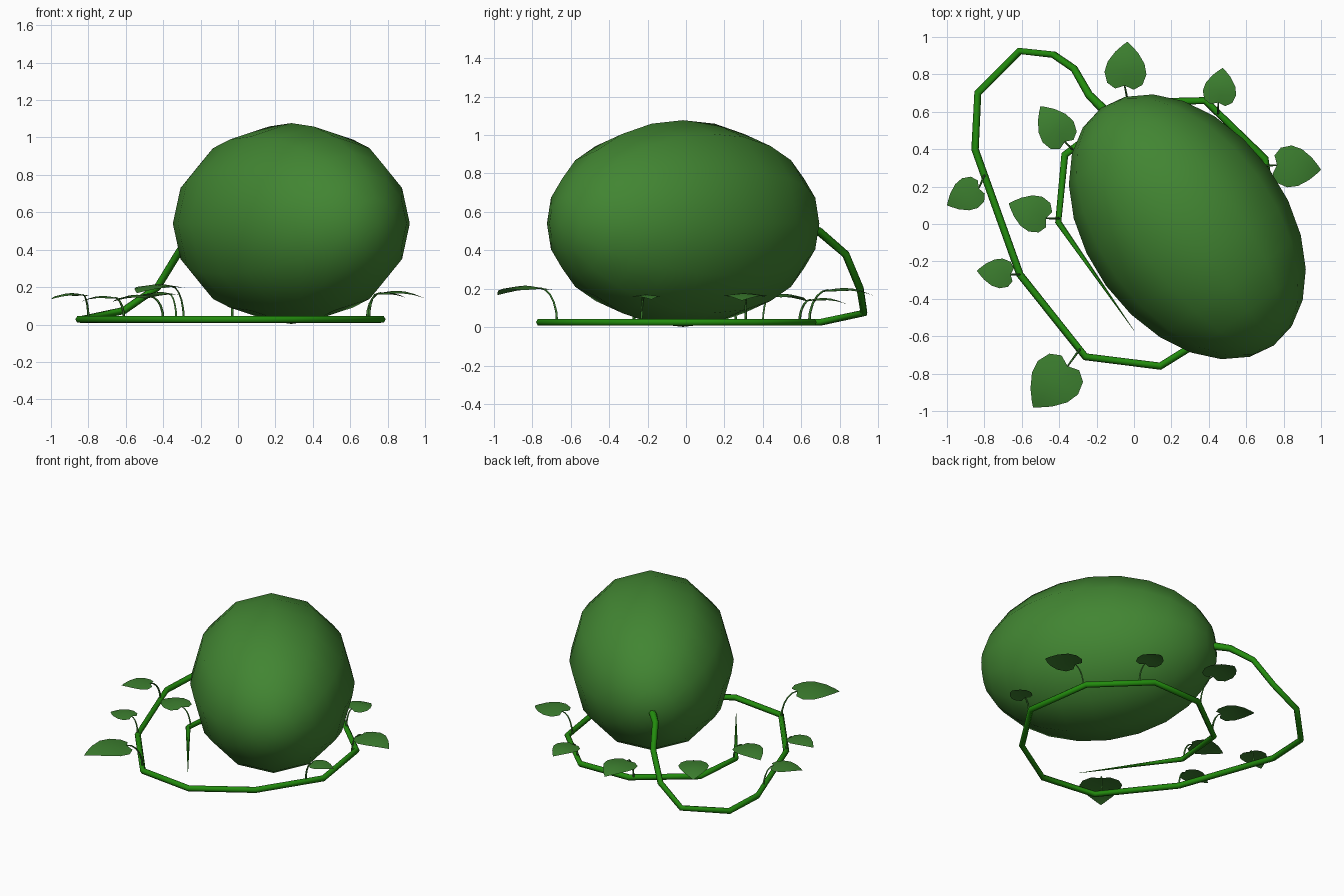
import bpy, bmesh, math
from mathutils import Vector, Matrix

if "Cube" in bpy.data.objects:
    bpy.data.objects.remove(bpy.data.objects["Cube"])


def material(name, rgb):
    m = bpy.data.materials.new(name)
    m.use_nodes = True
    m.diffuse_color = (*rgb, 1)
    bsdf = next(n for n in m.node_tree.nodes if n.type == 'BSDF_PRINCIPLED')
    bsdf.inputs["Base Color"].default_value = (*rgb, 1)
    return m


RIND = material("rind_green", (0.054, 0.235, 0.032))
VINE = material("vine_green", (0.016, 0.26, 0.004))
LEAF = material("leaf_green", (0.045, 0.21, 0.028))


def add_object(name, data, mat):
    ob = bpy.data.objects.new(name, data)
    bpy.context.collection.objects.link(ob)
    data.materials.append(mat)
    return ob


def mesh_object(name, bm, mat):
    me = bpy.data.meshes.new(name)
    for f in bm.faces:
        f.smooth = True
    bm.to_mesh(me)
    bm.free()
    return add_object(name, me, mat)


def tube(name, points, radii, depth, sides_res, mat):
    cu = bpy.data.curves.new(name, 'CURVE')
    cu.dimensions = '3D'
    cu.bevel_depth = depth
    cu.bevel_resolution = sides_res
    cu.use_fill_caps = True
    sp = cu.splines.new('POLY')
    sp.points.add(len(points) - 1)
    for p, co, r in zip(sp.points, points, radii):
        p.co = (*co, 1)
        p.radius = r
    sp.use_smooth = True
    return add_object(name, cu, mat)


# Melon: a coarse smooth ellipsoid lying on its side, pole towards the stem
bm = bmesh.new()
bmesh.ops.create_uvsphere(bm, u_segments=12, v_segments=12, radius=1)
shape = (Matrix.Translation((0.285, -0.015, 0.54))
         @ Matrix.Rotation(math.radians(-54), 4, 'Z')
         @ Matrix.Diagonal((0.785, 0.537, 0.537, 1))
         @ Matrix.Rotation(math.radians(90), 4, 'Y'))
bmesh.ops.transform(bm, matrix=shape, verts=bm.verts)
mesh_object("melon", bm, RIND)

# Vine: leaves the melon, drops to the ground and circles it
G = 0.027
drop = [(-0.14, 0.59, 0.53), (-0.24, 0.69, 0.5), (-0.32, 0.83, 0.38),
        (-0.43, 0.905, 0.2), (-0.61, 0.925, 0.075)]
ground = [(-0.835, 0.7), (-0.85, 0.4), (-0.61, -0.27), (-0.26, -0.71),
          (0.14, -0.76), (0.51, -0.53), (0.77, -0.13), (0.7, 0.35),
          (0.38, 0.66), (0.0, 0.65), (-0.37, 0.37), (-0.405, 0.01), (0, -0.57)]
path = drop + [(x, y, G) for x, y in ground]
radii = [1.3, 1.1] + [1] * (len(path) - 4) + [0.85, 0.04]
tube("vine", path, radii, 0.02, 1, VINE)


# Leaf blade rows: midrib position, edge position, half width
ROWS = [(0, 0, 0.0), (0.1, -0.08, 0.22), (0.2, 0.04, 0.42), (0.35, 0.28, 0.5),
        (0.55, 0.52, 0.44), (0.75, 0.76, 0.27), (0.9, 0.92, 0.1), (1, 1, 0)]


def leaf(index, root, base, tip, width, z):
    root, base, tip = Vector(root), Vector(base), Vector(tip)
    along = tip - base
    length = along.length
    along.normalize()
    side = Vector((-along.y, along.x))

    # Blade: two halves sharing a midrib, arched and gently folded
    bm = bmesh.new()

    def vert(u, v):
        p = base + along * (u * length) + side * (v * width)
        arch = 0.1 * math.sin(math.pi * u) - 0.13 * u - 0.25 * abs(v) ** 2
        return bm.verts.new((p.x, p.y, z + arch * length))

    mids = [vert(m, 0) for m, e, w in ROWS]
    for s in (1, -1):
        edge = [mids[0]] + [vert(e, s * w) for m, e, w in ROWS[1:-1]] + [mids[-1]]
        for i in range(len(ROWS) - 1):
            ring = [mids[i], edge[i], edge[i + 1], mids[i + 1]]
            ring = list(dict.fromkeys(ring))
            bm.faces.new(ring if s < 0 else ring[::-1])
    bm.normal_update()
    mesh_object(f"leaf_{index}", bm, LEAF)

    # Stalk: rises from the vine and bends over into the blade
    pts = []
    for i in range(6):
        t = i / 5
        p = root.lerp(base, 1 - math.cos(t * math.pi / 2))
        pts.append((p.x, p.y, G + (z - G) * math.sin(t * math.pi / 2)))
    tube(f"stalk_{index}", pts, [1.2 - 0.1 * i for i in range(6)], 0.006, 0, LEAF)


LEAVES = [
    ((-0.29, -0.67), (-0.355, -0.76), (-0.54, -0.98), 0.28, 0.205),
    ((-0.61, -0.27), (-0.66, -0.27), (-0.84, -0.25), 0.16, 0.145),
    ((-0.8, 0.26), (-0.83, 0.19), (-1.0, 0.1), 0.18, 0.16),
    ((-0.4, 0.03), (-0.47, 0.03), (-0.67, 0.11), 0.2, 0.15),
    ((-0.33, 0.4), (-0.37, 0.44), (-0.5, 0.63), 0.2, 0.165),
    ((-0.03, 0.64), (-0.05, 0.74), (-0.035, 0.975), 0.225, 0.195),
    ((0.45, 0.59), (0.45, 0.65), (0.475, 0.835), 0.18, 0.145),
    ((0.69, 0.31), (0.765, 0.315), (1.0, 0.29), 0.225, 0.17),
    ((0.7, -0.23), (0.745, -0.22), (0.89, -0.18), 0.15, 0.165),
]
for n, spec in enumerate(LEAVES, 1):
    leaf(n, *spec)
